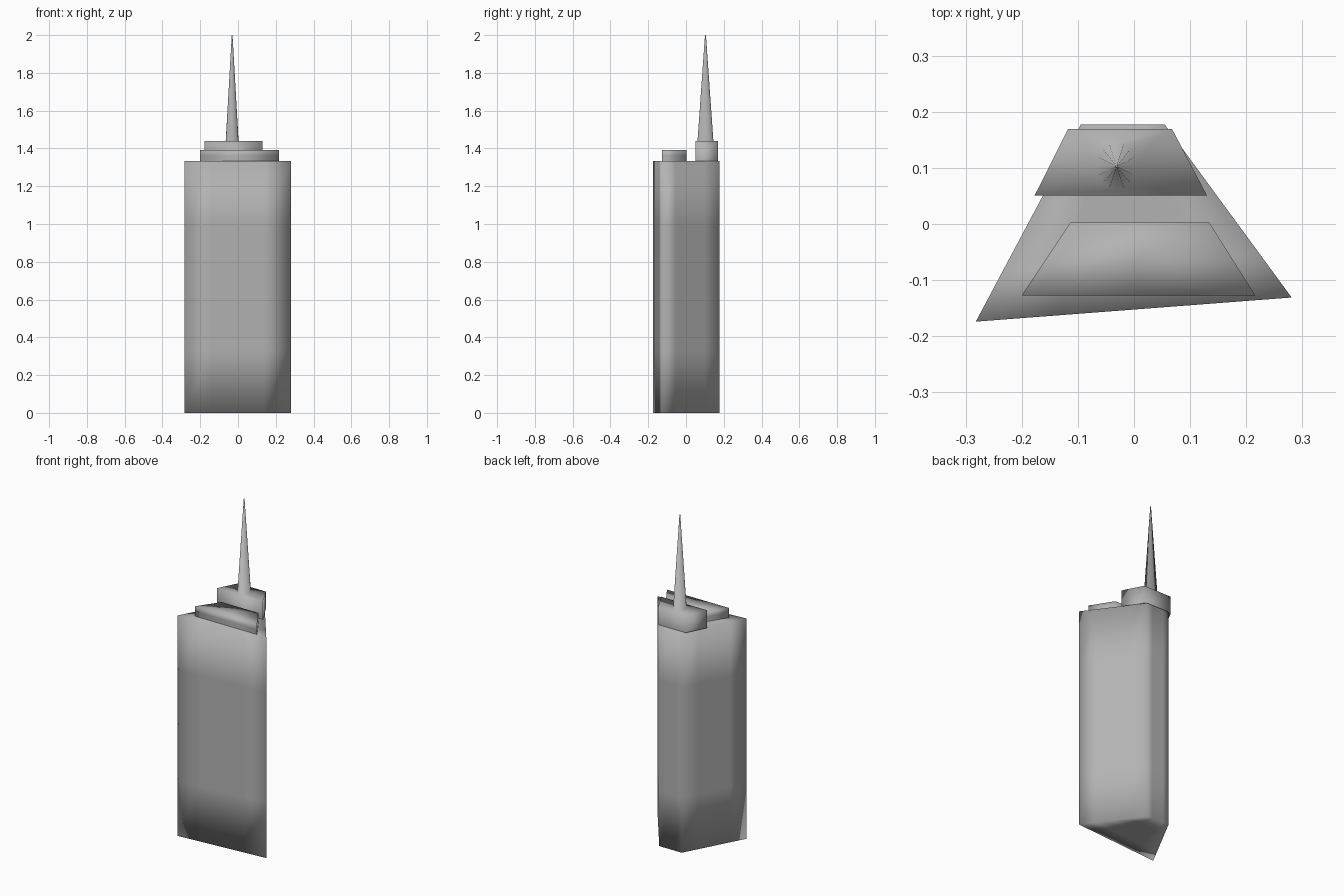
import bpy, bmesh
from math import sin, cos, pi

if "Cube" in bpy.data.objects:
    bpy.data.objects.remove(bpy.data.objects["Cube"])

grey = bpy.data.materials.new("dark_grey")
grey.diffuse_color = (0.45, 0.45, 0.45, 1)
grey.use_nodes = True
grey.node_tree.nodes["Principled BSDF"].inputs["Base Color"].default_value = grey.diffuse_color


def prism(bm, pts, z0, z1, cap_top=True, join_base=True):
    """Upright prism from a counter-clockwise footprint; returns its top vertices."""
    low = [bm.verts.new((x, y, z0)) for x, y in pts]
    top = [bm.verts.new((x, y, z1)) for x, y in pts]
    # an unjoined base keeps the shading of the walls upright
    base = low if join_base else [bm.verts.new((x, y, z0)) for x, y in pts]
    bm.faces.new(base[::-1])
    for i in range(len(pts)):
        j = (i + 1) % len(pts)
        bm.faces.new((low[i], low[j], top[j], top[i]))
    if cap_top:
        bm.faces.new(top)
    return top


def finish(bm, name):
    for f in bm.faces:
        f.smooth = True
    mesh = bpy.data.meshes.new(name)
    bm.to_mesh(mesh)
    bm.free()
    mesh.materials.append(grey)
    obj = bpy.data.objects.new(name, mesh)
    bpy.context.collection.objects.link(obj)
    return obj


def block(name, pts, z0, z1, cuts, join_base=True):
    """Softly shaded block with evenly divided faces."""
    bm = bmesh.new()
    prism(bm, pts, z0, z1, join_base=join_base)
    bmesh.ops.subdivide_edges(bm, edges=bm.edges[:], cuts=cuts, use_grid_fill=True)
    return finish(bm, name)


# Main tower with its skewed footprint
block("tower", [(-0.282, -0.174), (0.281, -0.131), (0.055, 0.177), (-0.095, 0.177)],
      0, 1.333, 3)

# Low step at the front of the roof
block("front_roof_step", [(-0.2, -0.127), (0.216, -0.127), (0.134, 0.003), (-0.113, 0.003)],
      1.333, 1.392, 1, join_base=False)

# Higher rear roof block with the spire growing out of it
bm = bmesh.new()
top = prism(bm, [(-0.177, 0.051), (0.13, 0.051), (0.068, 0.169), (-0.118, 0.169)],
            1.333, 1.44, cap_top=False, join_base=False)
cx, cy, rx, ry, sides = -0.031, 0.103, 0.034, 0.042, 16


def spire_ring(scale, z):
    return [bm.verts.new((cx + scale * rx * cos(2 * pi * i / sides),
                          cy + scale * ry * sin(2 * pi * i / sides), z)) for i in range(sides)]


ring, tip = spire_ring(1, 1.44), spire_ring(0.06, 2.0)
for i in range(sides):
    j = (i + 1) % sides
    bm.faces.new((ring[i], ring[j], tip[j], tip[i]))
bm.faces.new(tip)

# Roof surface between the block's rim and the spire's foot:
# each quarter of the ring fans out to one corner
quarter = sides // 4
for c, middle in enumerate([10, 14, 2, 6]):
    for k in range(quarter):
        a = (middle - quarter // 2 + k) % sides
        bm.faces.new((top[c], ring[(a + 1) % sides], ring[a]))
    end = (middle + quarter // 2) % sides
    bm.faces.new((top[c], top[(c + 1) % 4], ring[end]))
finish(bm, "rear_roof_block_and_spire")
